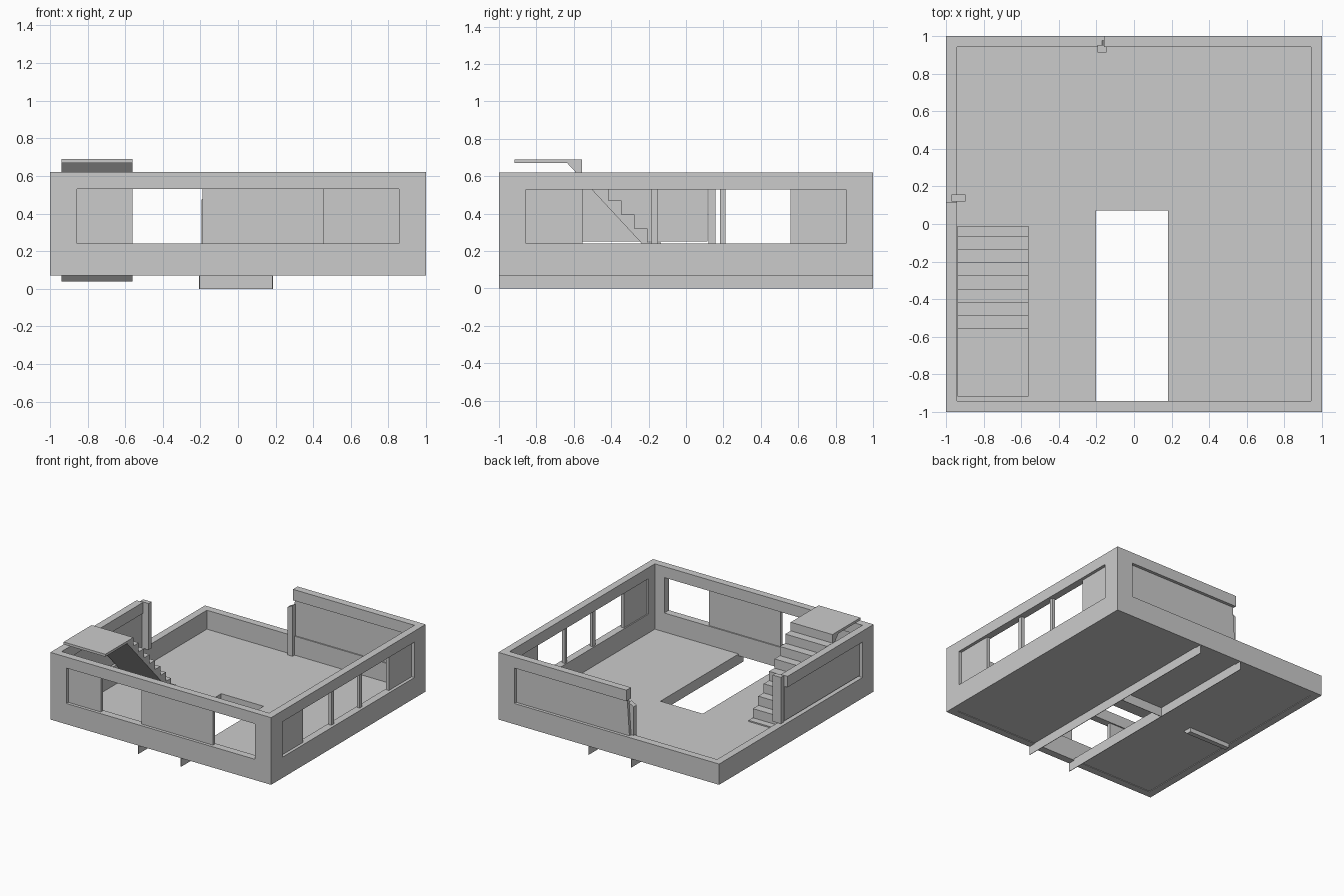
import bpy, bmesh

if "Cube" in bpy.data.objects:
    bpy.data.objects.remove(bpy.data.objects["Cube"])


def prism(name, pts, to3d, vec):
    """Extrude a flat profile along vec."""
    bm = bmesh.new()
    f = bm.faces.new([bm.verts.new(to3d(*p)) for p in pts])
    ext = bmesh.ops.extrude_face_region(bm, geom=[f])
    bmesh.ops.translate(bm, vec=vec,
                        verts=[g for g in ext["geom"] if isinstance(g, bmesh.types.BMVert)])
    bmesh.ops.recalc_face_normals(bm, faces=bm.faces)
    me = bpy.data.meshes.new(name)
    bm.to_mesh(me)
    bm.free()
    ob = bpy.data.objects.new(name, me)
    bpy.context.collection.objects.link(ob)
    return ob


def box(name, x0, x1, y0, y1, z0, z1):
    return prism(name, [(x0, y0), (x1, y0), (x1, y1), (x0, y1)],
                 lambda a, b: (a, b, z0), (0, 0, z1 - z0))


def cut(target, cutter):
    """Subtract the cutter and remove it."""
    m = target.modifiers.new("cut", 'BOOLEAN')
    m.operation = 'DIFFERENCE'
    m.solver = 'EXACT'
    m.object = cutter
    cutter.hide_render = True
    bpy.context.view_layer.objects.active = target
    bpy.ops.object.modifier_apply(modifier=m.name)
    bpy.data.objects.remove(cutter)


SILL, HEAD, TOP, BASE = 0.24, 0.53, 0.62, 0.07
W = 0.855  # half window length

# Outer walls: hollow square, long windows, one corner missing above the sill
walls = box("outer_walls", -1, 1, -1, 1, BASE, TOP)
cut(walls, box("room_cutter", -0.94, 0.94, -0.94, 0.94, 0, 1))
cut(walls, box("corner_cutter", -1.1, -0.16, 0.115, 1.1, SILL, 1))
cut(walls, box("front_window_cutter", -W, W, -1.1, -0.9, SILL, HEAD))
cut(walls, box("right_window_cutter", 0.9, 1.1, -W, W, SILL, HEAD))
cut(walls, box("back_window_cutter", -0.5, W, 0.9, 1.1, SILL, HEAD))
cut(walls, box("left_window_cutter", -1.1, -0.9, -W, 0.5, SILL, HEAD))

# Floor with stairwell opening
HX0, HX1, HY = -0.203, 0.181, 0.073
floor = box("floor", -0.94, 0.94, -0.94, 0.94, 0.075, 0.085)
cut(floor, box("stairwell_cutter", HX0, HX1, -1.1, HY, 0, 0.3))

# Thin partitions hanging below the floor
box("lower_partition_left", HX0 - 0.004, HX0, -1, 1, 0, 0.075)
box("lower_partition_right", HX1, HX1 + 0.004, -1, 1, 0, 0.075)
box("lower_partition_back", HX0, HX1, HY, HY + 0.004, 0, 0.075)

# Window panels, set back in the openings
A, B = 0.95, 0.975
for i, (a, b) in enumerate([(-W, -0.56), (-0.19, 0.456)]):
    box(f"front_panel_{i}", a, b, -B, -A, SILL, HEAD)
for i, (a, b) in enumerate([(-W, -0.553), (0.56, W)]):
    box(f"right_panel_{i}", A, B, a, b, SILL, HEAD)
for i, (a, b) in enumerate([(-0.185, -0.15), (0.182, 0.21)]):
    box(f"right_mullion_{i}", A, B, a, b, SILL, HEAD)
box("left_panel", -B, -A, -W, 0.115, 0.25, HEAD)
prism("back_panel", [(-0.17, SILL), (W, SILL), (W, HEAD), (-0.15, HEAD)],
      lambda a, b: (a, A, b), (0, 0.025, 0))

# Posts at the broken wall ends
box("left_end_post", -0.97, -0.895, 0.12, 0.158, SILL, TOP)
prism("back_end_post", [(-0.193, 0.085), (-0.145, 0.085), (-0.145, 0.50), (-0.193, 0.475)],
      lambda a, b: (a, 0.913, b), (0, 0.04, 0))

# Staircase with top landing, drawn as one side profile
profile = [(-0.05, 0.04), (-0.01, 0.04)]
edges = [-0.01] + [-0.065 - 0.07 * k for k in range(7)] + [-0.555]
for k in range(8):
    z = 0.095 + 0.075 * k
    profile += [(edges[k], z), (edges[k + 1], z)]
profile += [(-0.555, 0.69), (-0.917, 0.69), (-0.917, 0.67), (-0.635, 0.67)]
fixed = [p for i, p in enumerate(profile) if p not in profile[:i]]
prism("staircase", fixed, lambda y, z: (-0.938, y, z), (0.378, 0, 0))
